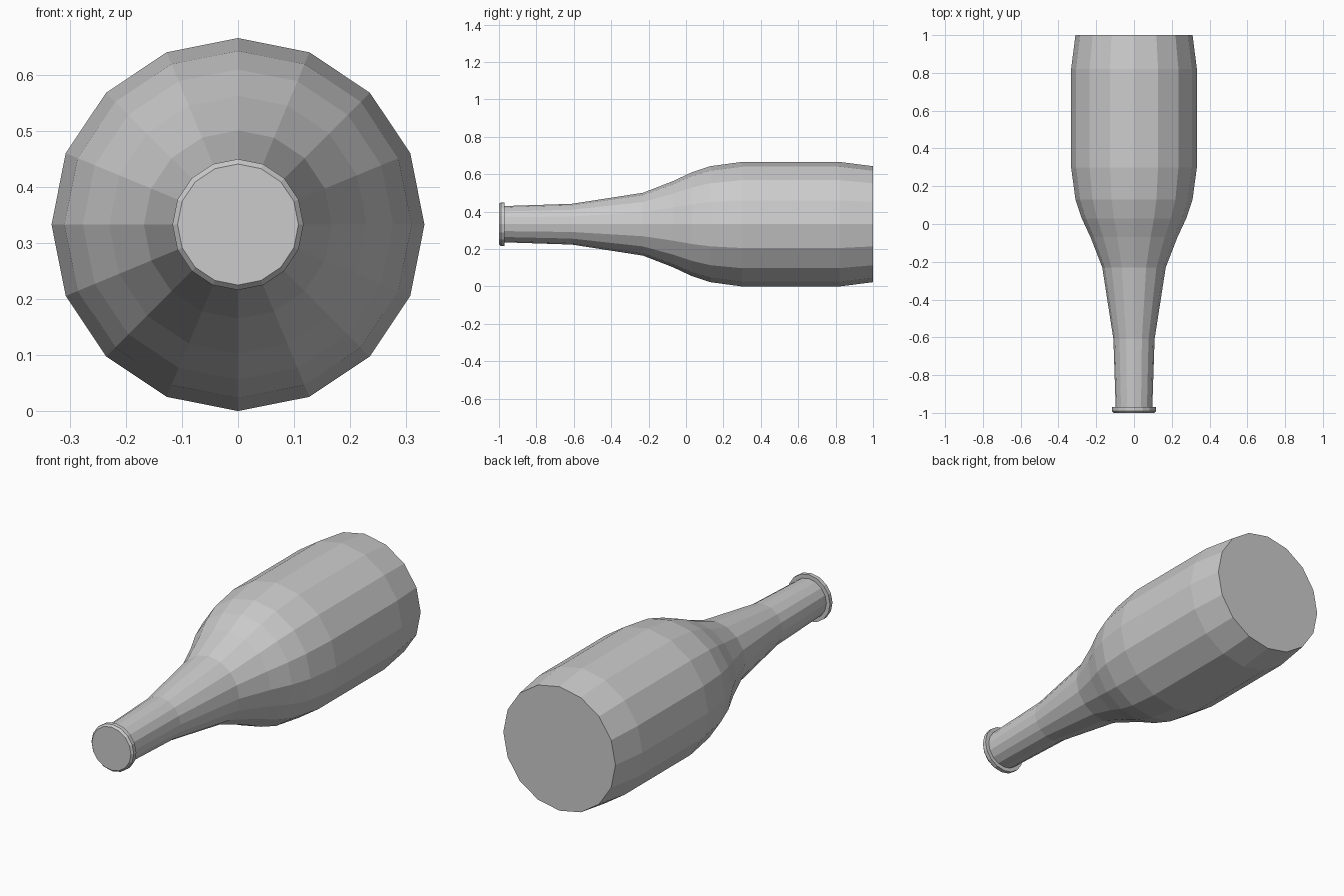
import bpy, bmesh, math

SIDES = 16
RADIUS = 0.333

cube = bpy.data.objects.get("Cube")
if cube:
    bpy.data.objects.remove(cube, do_unlink=True)

grey = bpy.data.materials.new("plain grey")
grey.use_nodes = True
colour = (0.6, 0.6, 0.6, 1)
grey.diffuse_color = colour
grey.node_tree.nodes["Principled BSDF"].inputs["Base Color"].default_value = colour


def lathe(name, profile):
    """Spin (y, radius) points about the lying bottle's axis, closing both ends."""
    bm = bmesh.new()
    rings = []
    for y, r in profile:
        angles = [2 * math.pi * i / SIDES for i in range(SIDES)]
        rings.append([bm.verts.new((r * math.cos(a), y, RADIUS + r * math.sin(a)))
                      for a in angles])
    for a, b in zip(rings, rings[1:]):
        for i in range(SIDES):
            j = (i + 1) % SIDES
            bm.faces.new((a[i], a[j], b[j], b[i]))
    bm.faces.new(rings[0])
    bm.faces.new(rings[-1])
    bmesh.ops.recalc_face_normals(bm, faces=bm.faces)
    mesh = bpy.data.meshes.new(name)
    bm.to_mesh(mesh)
    bm.free()
    mesh.materials.append(grey)
    obj = bpy.data.objects.new(name, mesh)
    bpy.context.collection.objects.link(obj)
    return obj


# Bottle: neck, shoulder, straight body and tapered base, with the lip in one skin
lathe("bottle", [
    (-1.0, 0.108), (-0.99, 0.117), (-0.97, 0.117),
    (-0.97, 0.097), (-0.61, 0.109),
    (-0.23, 0.168), (-0.07, 0.23), (0.03, 0.277), (0.13, 0.31),
    (0.3, RADIUS), (0.82, RADIUS), (1.0, 0.31),
])
